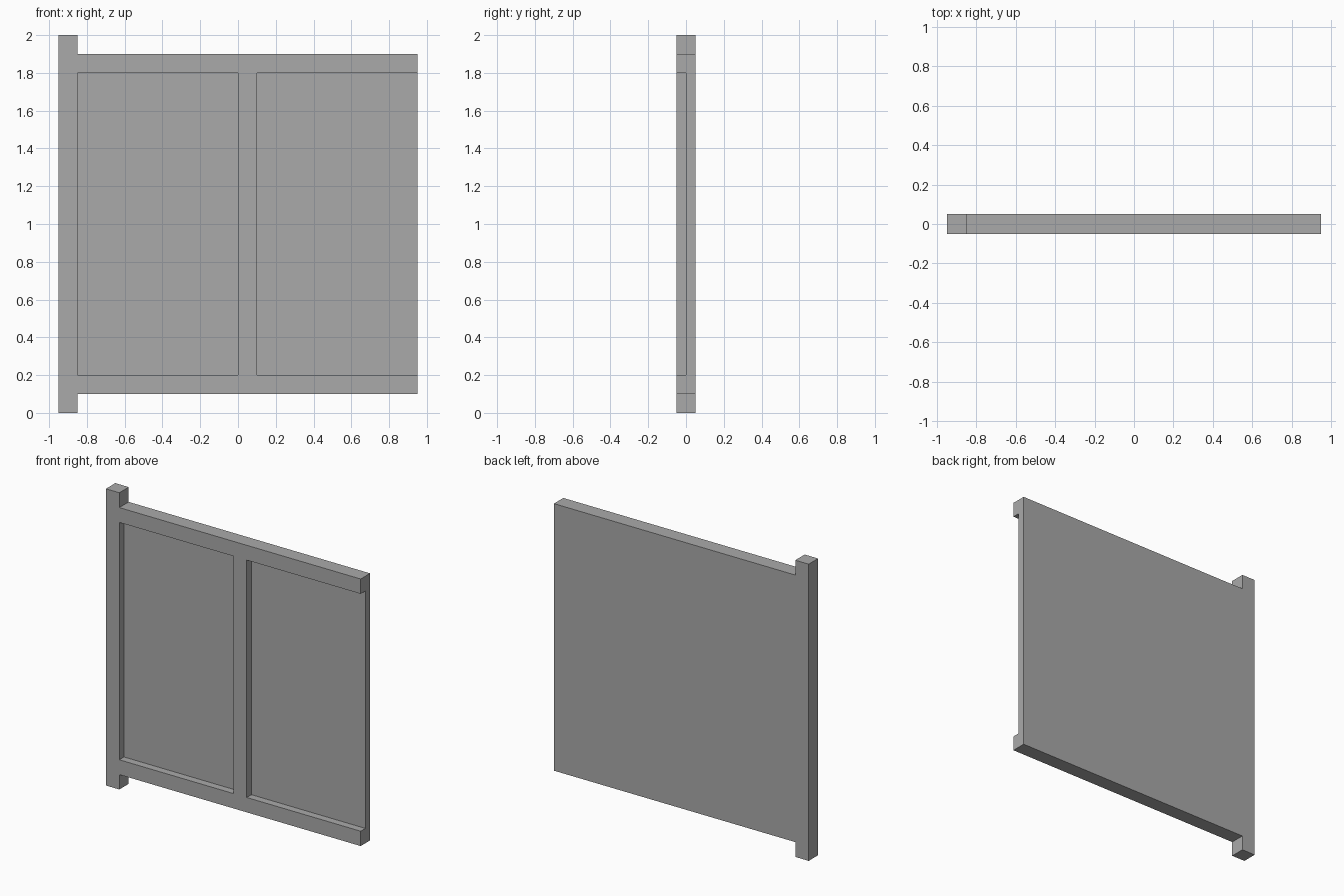
import bpy
import bmesh
from mathutils import Matrix, Vector

cube = bpy.data.objects.get("Cube")
if cube:
    bpy.data.objects.remove(cube, do_unlink=True)

SIDE = 0.95      # half width
HALF = 0.05      # half depth
BEAM = 0.1       # beam width
TOP = 2.0

grey = bpy.data.materials.new("plain grey")
grey.use_nodes = True
colour = (0.4, 0.4, 0.4, 1)
grey.diffuse_color = colour
grey.node_tree.nodes["Principled BSDF"].inputs["Base Color"].default_value = colour


def add_object(name, bm):
    bmesh.ops.recalc_face_normals(bm, faces=bm.faces)
    mesh = bpy.data.meshes.new(name)
    bm.to_mesh(mesh)
    bm.free()
    mesh.materials.append(grey)
    obj = bpy.data.objects.new(name, mesh)
    bpy.context.collection.objects.link(obj)
    return obj


def add_box(name, low, high):
    low, high = Vector(low), Vector(high)
    bm = bmesh.new()
    bmesh.ops.create_cube(bm, size=1, matrix=Matrix.Translation((low + high) / 2)
                          @ Matrix.Diagonal((*(high - low), 1)))
    return add_object(name, bm)


# Panel body: post with projecting ends, rails and backing in one outline
inner = -SIDE + BEAM
outline = [(-SIDE, 0), (inner, 0), (inner, BEAM), (SIDE, BEAM),
           (SIDE, TOP - BEAM), (inner, TOP - BEAM), (inner, TOP), (-SIDE, TOP)]
bm = bmesh.new()
face = bm.faces.new([bm.verts.new((x, -HALF, z)) for x, z in outline])
extruded = bmesh.ops.extrude_face_region(bm, geom=[face], use_keep_orig=True)
moved = [v for v in extruded["geom"] if isinstance(v, bmesh.types.BMVert)]
bmesh.ops.translate(bm, verts=moved, vec=(0, 2 * HALF, 0))
panel = add_object("framed_wall_panel", bm)

# Front recesses either side of the middle stud, the second open at the side
for name, left, right in (("closed_bay", inner, 0), ("open_bay", BEAM, SIDE + BEAM)):
    cutter = add_box(name + "_cutter", (left, -BEAM, 2 * BEAM), (right, 0, TOP - 2 * BEAM))
    cutter.hide_render = True
    cutter.hide_set(True)
    cut = panel.modifiers.new(name, "BOOLEAN")
    cut.operation = "DIFFERENCE"
    cut.solver = "EXACT"
    cut.object = cutter

# Bake the recesses and remove the cutters
bpy.context.view_layer.update()
baked = bpy.data.meshes.new_from_object(
    panel.evaluated_get(bpy.context.evaluated_depsgraph_get()))
cutters = [m.object for m in panel.modifiers]
panel.modifiers.clear()
panel.data = baked
for cutter in cutters:
    bpy.data.objects.remove(cutter, do_unlink=True)
